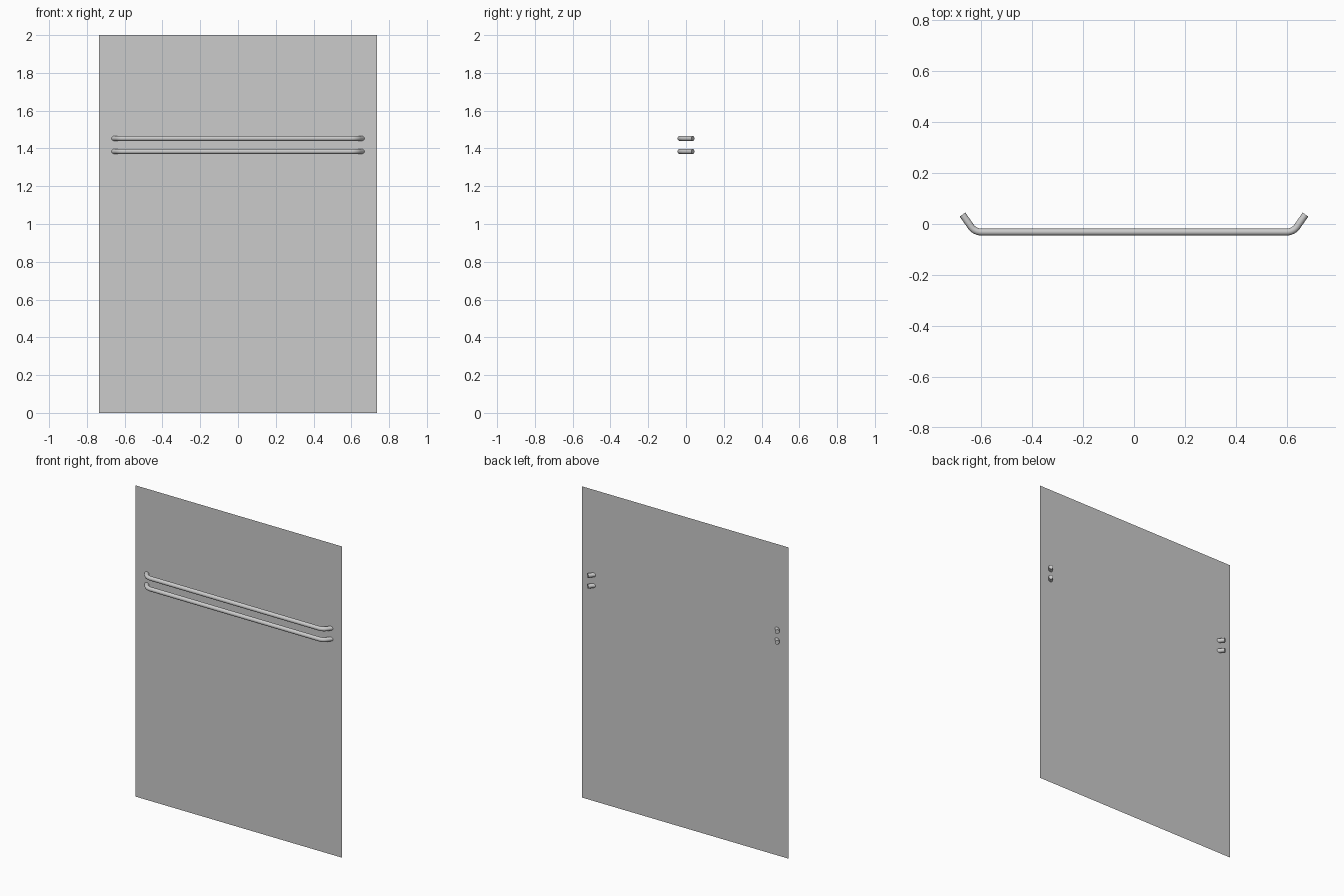
import bpy, bmesh
from math import sin, cos, pi, radians
from mathutils import Vector

if "Cube" in bpy.data.objects:
    bpy.data.objects.remove(bpy.data.objects["Cube"])

HALF_W, HEIGHT, PANEL_Y = 0.735, 2.0, 0.008
BAR_R, BAR_Y = 0.0135, -0.0315
BEND_X, BEND_R, ANGLE, LEG = 0.600, 0.049, radians(55), 0.058
SIDES, BEND_STEPS = 16, 6


def finish(name, bm):
    mesh = bpy.data.meshes.new(name)
    bm.to_mesh(mesh)
    bm.free()
    obj = bpy.data.objects.new(name, mesh)
    bpy.context.collection.objects.link(obj)
    return obj


def handle_path():
    """Right half as (x, y, tangent angle), mirrored to the left."""
    half = []
    for i in range(BEND_STEPS + 1):
        a = ANGLE * i / BEND_STEPS
        half.append((BEND_X + BEND_R * sin(a), BAR_Y + BEND_R * (1 - cos(a)), a))
    x, y, a = half[-1]
    half.append((x + LEG * cos(a), y + LEG * sin(a), a))
    return [(-x, y, -a) for x, y, a in reversed(half)] + half


def handle(name, z):
    bm = bmesh.new()
    rings = []
    for x, y, a in handle_path():
        side = Vector((-sin(a), cos(a), 0))
        rings.append([bm.verts.new(Vector((x, y, z))
                      + side * BAR_R * cos(2 * pi * k / SIDES)
                      + Vector((0, 0, BAR_R * sin(2 * pi * k / SIDES))))
                      for k in range(SIDES)])
    for r0, r1 in zip(rings, rings[1:]):
        for k in range(SIDES):
            n = (k + 1) % SIDES
            bm.faces.new((r0[k], r0[n], r1[n], r1[k]))
    bm.faces.new(rings[0])
    bm.faces.new(rings[-1])
    bmesh.ops.recalc_face_normals(bm, faces=bm.faces)
    obj = finish(name, bm)
    bpy.context.view_layer.objects.active = obj
    obj.select_set(True)
    bpy.ops.object.shade_smooth_by_angle(angle=radians(40))
    obj.select_set(False)


# Thin door panel
bm = bmesh.new()
bm.faces.new([bm.verts.new((x, PANEL_Y, z)) for x, z in
              ((-HALF_W, 0), (HALF_W, 0), (HALF_W, HEIGHT), (-HALF_W, HEIGHT))])
finish("door_panel", bm)

# Pair of bent push bars whose ends pass through the panel
handle("upper_push_bar", 1.453)
handle("lower_push_bar", 1.384)
